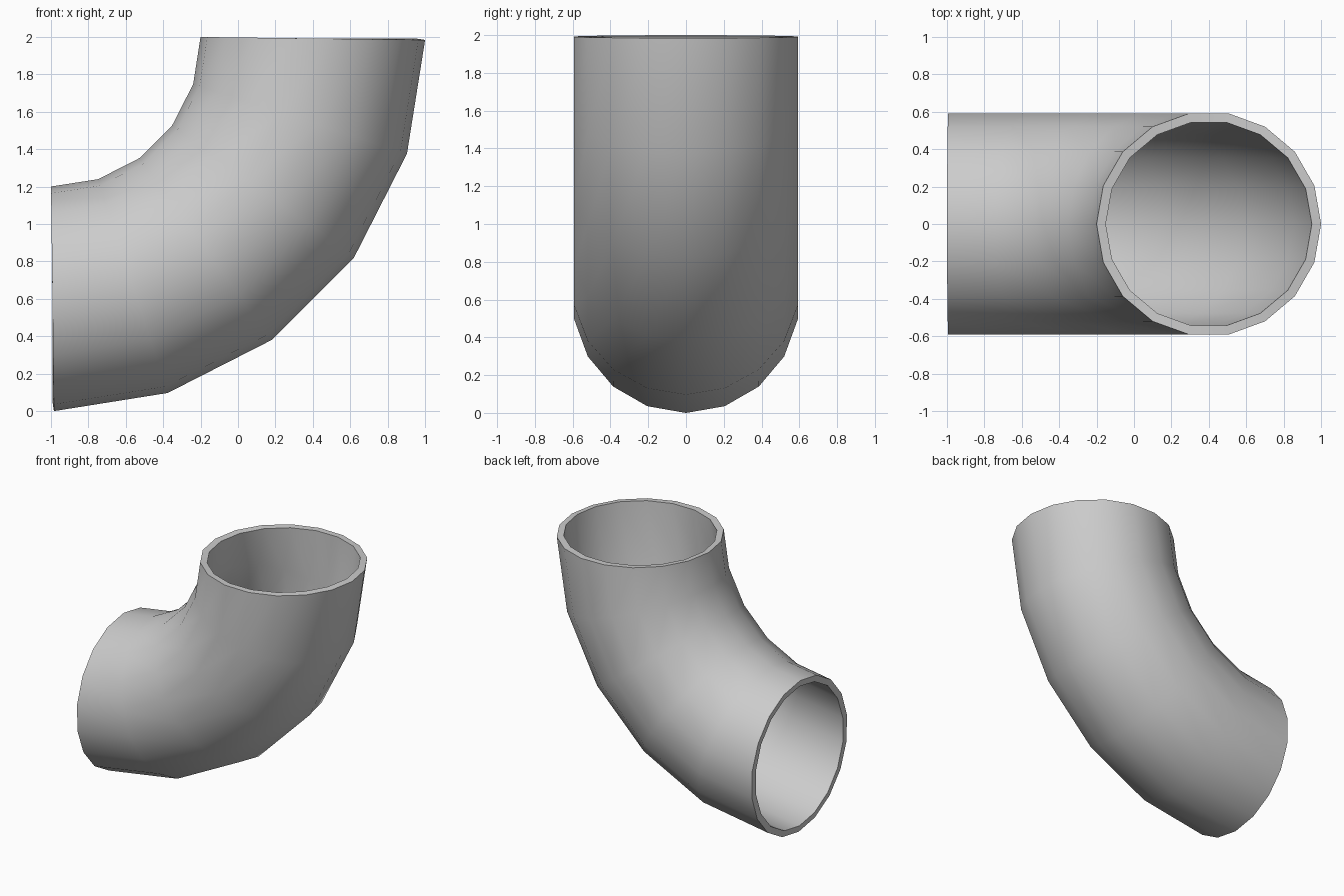
import bpy, bmesh
from math import pi, radians
from mathutils import Matrix, Vector

if "Cube" in bpy.data.objects:
    bpy.data.objects.remove(bpy.data.objects["Cube"])

SIDES, STEPS = 18, 5            # round sides, bend segments
BEND_R, BORE_R, WALL = 1.392, 0.551, 0.05
PIVOT = Vector((-0.992, 0, 1.992))

# Bore surface: a ring swept a quarter turn about the bend pivot
bm = bmesh.new()
ring_pos = Matrix.Translation(PIVOT + Vector((BEND_R, 0, 0))) @ Matrix.Rotation(pi / 2, 4, 'Z')
bmesh.ops.create_circle(bm, segments=SIDES, radius=BORE_R, matrix=ring_pos)
bmesh.ops.spin(bm, geom=bm.verts[:] + bm.edges[:], cent=PIVOT, axis=(0, 1, 0),
               angle=pi / 2, steps=STEPS, use_duplicate=False)
bmesh.ops.recalc_face_normals(bm, faces=bm.faces[:])

# Make sure normals point away from the pipe's centre line
bm.normal_update()
total = 0
for f in bm.faces:
    c = f.calc_center_median()
    radial = c - PIVOT
    radial.y = 0
    total += f.normal.dot(c - (PIVOT + radial.normalized() * BEND_R))
if total < 0:
    bmesh.ops.reverse_faces(bm, faces=bm.faces[:])

mesh = bpy.data.meshes.new("pipe_elbow")
bm.to_mesh(mesh)
bm.free()
elbow = bpy.data.objects.new("pipe_elbow", mesh)
bpy.context.collection.objects.link(elbow)
bpy.context.view_layer.objects.active = elbow
elbow.select_set(True)

# Pipe wall, thickened outwards, with flat end rims
wall = elbow.modifiers.new("wall", 'SOLIDIFY')
wall.thickness = WALL
wall.offset = 1
bpy.ops.object.modifier_apply(modifier=wall.name)
bpy.ops.object.shade_smooth_by_angle(angle=radians(35))
